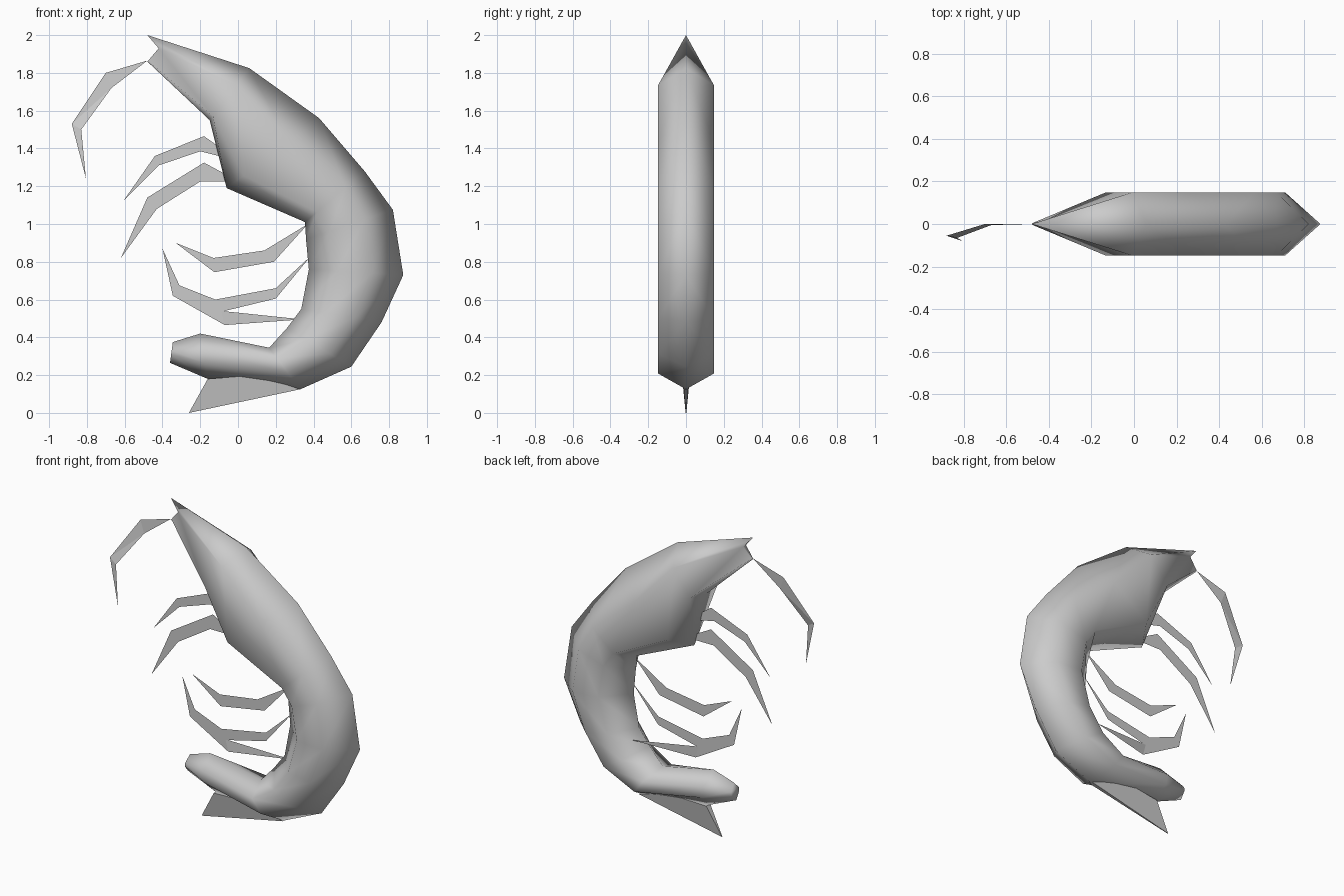
import bpy, bmesh

if "Cube" in bpy.data.objects:
    bpy.data.objects.remove(bpy.data.objects["Cube"])


def finish(name, bm, smooth=False):
    bmesh.ops.recalc_face_normals(bm, faces=bm.faces)
    me = bpy.data.meshes.new(name)
    bm.to_mesh(me)
    bm.free()
    for p in me.polygons:
        p.use_smooth = smooth
    ob = bpy.data.objects.new(name, me)
    bpy.context.collection.objects.link(ob)
    return ob


def section(outer, inner, w, hi=0.67, lo=0.28):
    """Six-sided body section: back ridge, two side rows, belly ridge."""
    def at(t, y):
        return (inner[0] + (outer[0] - inner[0]) * t, y,
                inner[1] + (outer[1] - inner[1]) * t)
    return [at(1, 0), at(hi, w), at(lo, w), at(0, 0), at(lo, -w), at(hi, -w)]


def loft(name, rings):
    bm = bmesh.new()
    vs = [[bm.verts.new(c) for c in r] for r in rings]
    for a, b in zip(vs, vs[1:]):
        for i in range(6):
            j = (i + 1) % 6
            if i < 3:  # mirrored diagonals keep both sides alike
                bm.faces.new((a[i], a[j], b[j]))
                bm.faces.new((a[i], b[j], b[i]))
            else:
                bm.faces.new((a[i], a[j], b[i]))
                bm.faces.new((a[j], b[j], b[i]))
    # end caps
    for r in (vs[0], vs[-1]):
        bm.faces.new((r[0], r[1], r[5]))
        bm.faces.new((r[1], r[2], r[4], r[5]))
        bm.faces.new((r[2], r[3], r[4]))
    return finish(name, bm, True)


def sheet(name, pts):
    """Thin limb from (x, z) or (x, z, y) points: cut flat, then bent in y."""
    bm = bmesh.new()
    vs = [bm.verts.new((p[0], 0, p[1])) for p in pts]
    f = bm.faces.new(vs)
    f.normal_update()
    bmesh.ops.triangulate(bm, faces=[f])
    for v, p in zip(vs, pts):
        v.co.y = p[2] if len(p) > 2 else 0
    return finish(name, bm)


# Body: notched snout, then sections (outer, inner, belly fraction) to the tail
snout = [(-.48, 0, 2.0), (-.42, .015, 1.93), (-.475, .005, 1.865),
         (-.48, 0, 1.86), (-.475, -.005, 1.865), (-.42, -.015, 1.93)]
spine = [((.06, 1.825), (-.15, 1.55), .08), ((.43, 1.56), (-.06, 1.19), .18),
         ((.67, 1.28), (.355, 1.01), .2), ((.82, 1.075), (.36, .92), .28),
         ((.875, .73), (.375, .76), .3), ((.76, .48), (.335, .55), .3),
         ((.6, .245), (.26, .45), .3), ((.33, .125), (.165, .345), .25)]
rings = [snout] + [section(o, i, .148, .62 if o[1] < .2 else .67, lo) for o, i, lo in spine]
rings.append(section((-.16, .18), (-.2, .42), .085, .65, .35))
rings.append(section((-.36, .265), (-.345, .375), .04, .6, .4))
loft("body", rings)

# Lower tail fin: thin wedge
bm = bmesh.new()
prof = [(.33, .125, .012), (-.26, 0, .002), (-.16, .18, .02), (.1, .2, .04)]
l = [bm.verts.new((x, y, z)) for x, z, y in prof]
r = [bm.verts.new((x, -y, z)) for x, z, y in prof]
bm.faces.new(l)
bm.faces.new(r)
for i in range(4):
    j = (i + 1) % 4
    bm.faces.new((l[i], l[j], r[j], r[i]))
finish("tail_fin", bm)

# Antenna
sheet("antenna", [(-.48, 1.865), (-.70, 1.80), (-.88, 1.53, -.055), (-.805, 1.24, -.08),
                  (-.83, 1.5, -.065), (-.67, 1.72, -.005)])

# Walking legs
sheet("upper_leg", [(-.06, 1.38), (-.18, 1.465), (-.44, 1.36), (-.605, 1.125),
                    (-.42, 1.31), (-.2, 1.385), (-.06, 1.35)])
sheet("lower_leg", [(-.06, 1.26), (-.18, 1.325), (-.48, 1.14), (-.62, .82),
                    (-.43, 1.08), (-.2, 1.225), (-.05, 1.225)])

# Swimming legs
sheet("swim_leg_top", [(.37, 1.0), (.14, .86), (-.13, .82), (-.33, .9),
                       (-.125, .745), (.19, .8)])
sheet("swim_leg_middle", [(.385, .83), (.2, .66), (-.12, .6), (-.31, .675), (-.4, .87),
                          (-.345, .62), (-.09, .535), (.2, .605)])
sheet("swim_leg_bottom", [(.34, .495, .07), (-.09, .54), (-.345, .62), (-.07, .465)])
